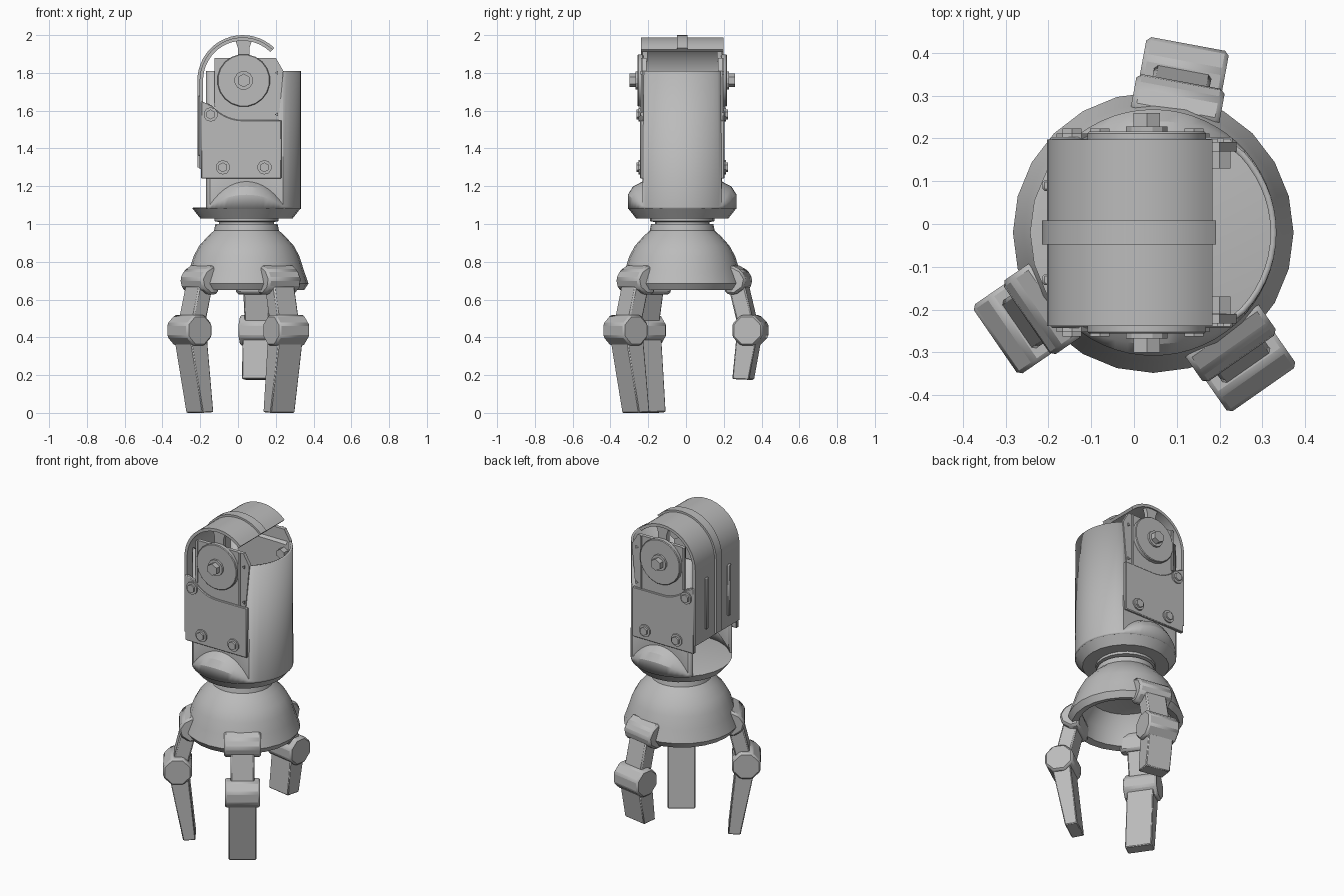
import bpy, bmesh
from math import sin, cos, pi, radians
from mathutils import Matrix

if "Cube" in bpy.data.objects:
    bpy.data.objects.remove(bpy.data.objects["Cube"])

grey = bpy.data.materials.new("matte grey")
grey.use_nodes = True
GREY = (0.5, 0.5, 0.5, 1)
grey.diffuse_color = GREY
grey.node_tree.nodes["Principled BSDF"].inputs["Base Color"].default_value = GREY

CX, CY = 0.045, -0.02          # vertical axis of the whole arm
HX, HZ = 0.025, 1.76           # hinge axis near the top
AXIS = Matrix.Translation((CX, CY, 0))
SIDE = Matrix.Translation((0, CY, 0))


def finish(name, bm, matrix, thick=0, bevel=0):
    bmesh.ops.recalc_face_normals(bm, faces=bm.faces)
    mesh = bpy.data.meshes.new(name)
    bm.to_mesh(mesh)
    bm.free()
    mesh.materials.append(grey)
    ob = bpy.data.objects.new(name, mesh)
    bpy.context.collection.objects.link(ob)
    ob.matrix_world = matrix
    if thick:
        mod = ob.modifiers.new("thickness", "SOLIDIFY")
        mod.thickness, mod.offset = thick, -1
    if bevel:
        mod = ob.modifiers.new("soft edges", "BEVEL")
        mod.width, mod.segments = bevel, 1
    bpy.ops.object.select_all(action="DESELECT")
    ob.select_set(True)
    bpy.context.view_layer.objects.active = ob
    bpy.ops.object.shade_smooth_by_angle(angle=radians(28))


def prism(name, outline, y0, y1, matrix=SIDE, bevel=0):
    """Extrude an outline in the x-z plane from y0 to y1."""
    bm = bmesh.new()
    face = bm.faces.new([bm.verts.new((x, y0, z)) for x, z in outline])
    new = bmesh.ops.extrude_face_region(bm, geom=[face])["geom"]
    verts = [v for v in new if isinstance(v, bmesh.types.BMVert)]
    bmesh.ops.translate(bm, vec=(0, y1 - y0, 0), verts=verts)
    finish(name, bm, matrix, bevel=bevel)


def loft(name, rings, closed, thick=0):
    """Skin a stack of rings that have equal point counts."""
    bm = bmesh.new()
    rows = [[bm.verts.new(p) for p in ring] for ring in rings]
    n = len(rows[0])
    for a, b in zip(rows, rows[1:]):
        for i in range(n if closed else n - 1):
            j = (i + 1) % n
            bm.faces.new((a[i], a[j], b[j], b[i]))
    bmesh.ops.remove_doubles(bm, verts=bm.verts, dist=0.0002)
    finish(name, bm, AXIS, thick)


def lathe(name, profile, sides):
    loft(name, [[(r * cos(2 * pi * i / sides), r * sin(2 * pi * i / sides), z)
                 for i in range(sides)] for r, z in profile], True)


def arc(x, z, r, start, end, steps):
    turn = [radians(start + (end - start) * i / steps) for i in range(steps + 1)]
    return [(x + r * cos(a), z + r * sin(a)) for a in turn]


def ngon(x, z, r, sides):
    half = 180 / sides
    return arc(x, z, r, half, 360 - half, sides - 1)


def rect(x0, z0, x1, z1):
    return [(x0, z0), (x1, z0), (x1, z1), (x0, z1)]


# Hollow palm dome with the wrist neck
lathe("palm_dome", [(0, 0.87), (0.2, 0.83), (0.25, 0.75), (0.265, 0.66), (0.305, 0.65),
                    (0.328, 0.685), (0.302, 0.76), (0.28, 0.83), (0.25, 0.885),
                    (0.205, 0.935), (0.172, 0.965), (0.165, 1.0), (0, 1.0)], 24)
lathe("wrist_ring", [(0, 0.99), (0.145, 0.99), (0.145, 1.01), (0.17, 1.015), (0.17, 1.04),
                     (0, 1.04)], 20)

# Base cup of the forearm
lathe("base_cup", [(0, 1.03), (0.245, 1.03), (0.288, 1.085), (0.275, 1.088), (0, 1.085)], 24)

# Forearm shell: round below, flattened on both sides above, open at the rear
R, FLAT = 0.288, 0.21
rows = [[] for i in range(5)]
for a in range(-138, 139, 6):
    x, y = R * cos(radians(a)), R * sin(radians(a))
    yc = max(-FLAT, min(FLAT, y))
    bulge = abs(y - yc) / (R - FLAT)
    for row, point in zip(rows, [(x, y, 1.08), (x, y, 1.09 + 0.065 * bulge),
                                 (x, yc + 0.65 * (y - yc), 1.093 + 0.105 * bulge),
                                 (x, yc, 1.096 + 0.129 * bulge), (x, yc * 0.97, 1.81)]):
        row.append(point)
loft("forearm_shell", rows, False, 0.014)


# Hinge cover: arch over the top, running down the rear
def cover_band(name, r, width, bottom):
    outer = arc(HX, HZ, r, 46, 180, 18) + [(HX - r, bottom)]
    inner = arc(HX, HZ, r - 0.018, 46, 180, 18) + [(HX - r + 0.018, bottom)]
    prism(name, outer + inner[::-1], -width, width)


cover_band("hinge_cover", 0.228, 0.218, 1.29)
cover_band("cover_rib", 0.24, 0.028, 1.3)
for y in (-0.11, 0.11):
    prism("cover_slot_bar", rect(-0.214, 1.36, -0.195, 1.68), y - 0.013, y + 0.013, bevel=0.005)

# Side plates, discs, nuts and bolts, the same on both sides
plate = ([(-0.195, 1.24), (0.23, 1.24), (0.23, 1.55), (HX, 1.55)]
         + arc(HX, HZ, 0.21, 264, 219, 6) + [(-0.195, 1.65)])
back_plate = [(-0.12, 1.5), (0.21, 1.5), (0.24, 1.81), (0.2, 1.88), (-0.12, 1.88)]
stem = [(0, 1.86), (0.06, 1.86), (0.06, 1.93), (0.075, 1.975), (-0.015, 1.975), (0, 1.93)]
for s in (-1, 1):
    prism("side_plate", plate, s * 0.2, s * 0.223, bevel=0.004)
    prism("hinge_plate", back_plate, s * 0.19, s * 0.212)
    for x, z in ((-0.119, 1.62), (0.174, 1.55)):
        prism("plate_strip", rect(x - 0.006, z, x + 0.006, 1.88), s * 0.205, s * 0.219)
    prism("cover_stem", stem, s * 0.185, s * 0.21)
    prism("hinge_disc", ngon(0.03, HZ, 0.14, 20), s * 0.205, s * 0.236, bevel=0.004)
    prism("hinge_washer", ngon(0.03, HZ, 0.05, 12), s * 0.23, s * 0.248)
    prism("hinge_nut", ngon(0.03, HZ, 0.036, 6), s * 0.24, s * 0.28)
    for x, z in ((-0.145, 1.58), (-0.08, 1.3), (0.14, 1.3)):
        prism("bolt_washer", ngon(x, z, 0.038, 10), s * 0.215, s * 0.232)
        prism("bolt_head", ngon(x, z, 0.026, 6), s * 0.225, s * 0.243)
    for z in (1.58, 1.8):
        prism("plate_rivet", ngon(0.205, z, 0.011, 3), s * 0.205, s * 0.22)
        prism("inner_bolt", ngon(0.2, z - 0.06, 0.03, 6), s * 0.15, s * 0.2)

# Fingers: knuckle, link, joint and tapered tip, arranged round the palm
knuckle = [(0.25, 0.63), (0.3, 0.625), (0.35, 0.66), (0.362, 0.71), (0.335, 0.755),
           (0.28, 0.785), (0.24, 0.72)]


def finger(angle, tip_z):
    m = AXIS @ Matrix.Rotation(radians(angle), 4, "Z")
    t = (0.37 - tip_z) / 0.36
    prism("finger_knuckle", knuckle, -0.105, 0.105, m, 0.012)
    prism("finger_link", [(0.25, 0.71), (0.34, 0.71), (0.405, 0.44), (0.315, 0.44)],
          -0.068, 0.068, m, 0.008)
    prism("finger_joint", ngon(0.367, 0.437, 0.088, 8), -0.098, 0.098, m, 0.01)
    prism("finger_tip", [(0.308, 0.43), (0.42, 0.43), (0.415 - 0.078 * t, tip_z),
                         (0.305 - 0.04 * t, tip_z + 0.004)], -0.078, 0.078, m, 0.005)


finger(79.5, 0.175)
finger(214.5, 0)
finger(-55, 0)
